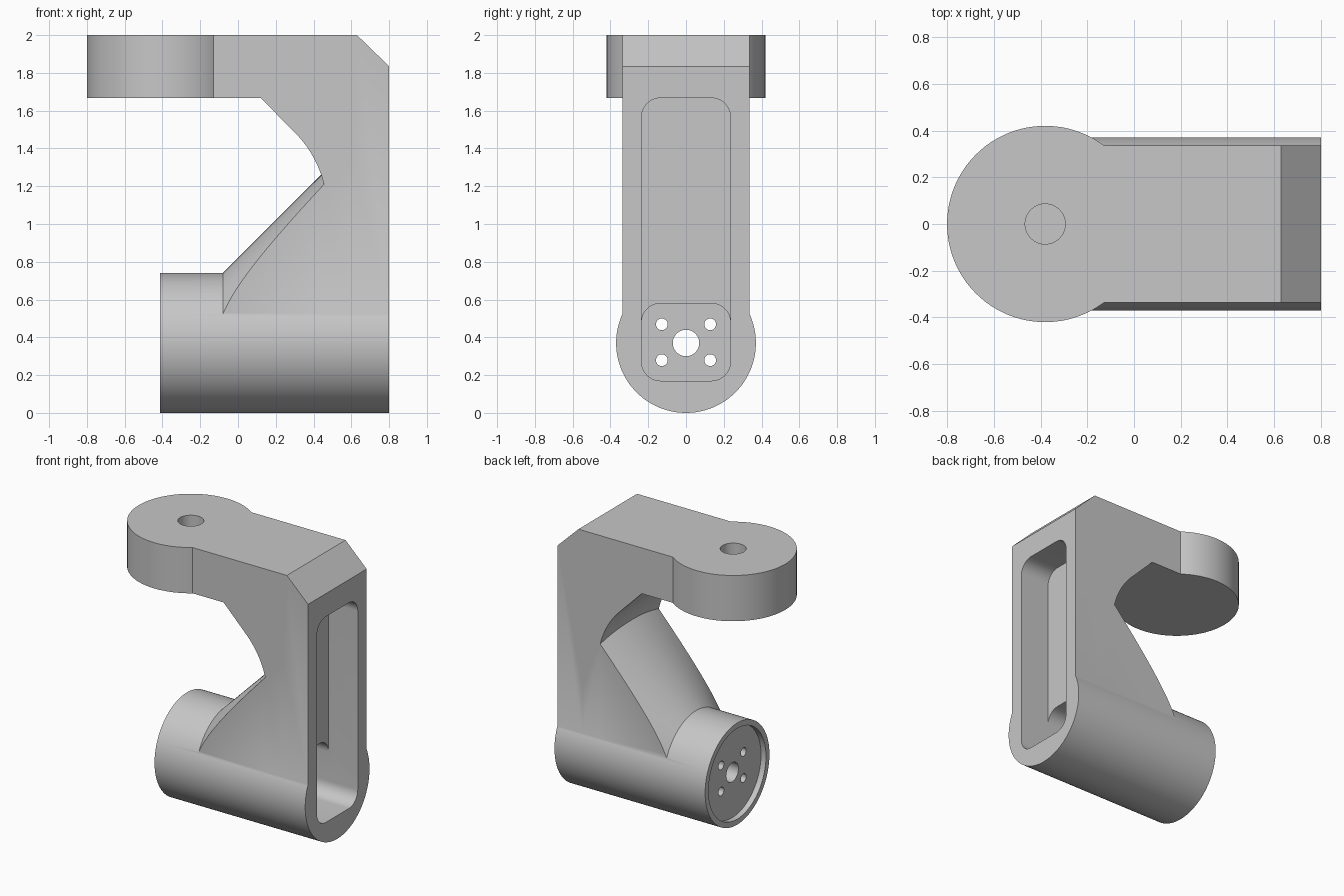
import bpy
import bmesh
from math import sin, cos, radians
from mathutils import Matrix, Vector

if "Cube" in bpy.data.objects:
    bpy.data.objects.remove(bpy.data.objects["Cube"], do_unlink=True)

grey = bpy.data.materials.new("light_grey")
grey.use_nodes = True
grey.diffuse_color = (0.57, 0.57, 0.57, 1)
grey.node_tree.nodes["Principled BSDF"].inputs["Base Color"].default_value = (0.57, 0.57, 0.57, 1)

AXIS_Z = 0.37      # height of the barrel axis
HALF = 0.337       # half width of the arm
FLOOR, TOP = 1.667, 2.0


def finish(name, bm):
    bmesh.ops.recalc_face_normals(bm, faces=bm.faces)
    mesh = bpy.data.meshes.new(name)
    bm.to_mesh(mesh)
    bm.free()
    mesh.materials.append(grey)
    ob = bpy.data.objects.new(name, mesh)
    bpy.context.collection.objects.link(ob)
    return ob


def prism(name, points, place, a, b):
    """Extrude a 2D outline from a to b; place(u, v, w) gives the 3D point."""
    bm = bmesh.new()
    face = bm.faces.new([bm.verts.new(place(u, v, a)) for u, v in points])
    ext = bmesh.ops.extrude_face_region(bm, geom=[face])
    move = Vector(place(0, 0, b)) - Vector(place(0, 0, a))
    verts = [g for g in ext["geom"] if isinstance(g, bmesh.types.BMVert)]
    bmesh.ops.translate(bm, vec=move, verts=verts)
    return finish(name, bm)


def cone_x(name, x0, x1, r0, r1, y=0, z=AXIS_Z, segments=128):
    bm = bmesh.new()
    matrix = Matrix.Translation(((x0 + x1) / 2, y, z)) @ Matrix.Rotation(radians(90), 4, "Y")
    bmesh.ops.create_cone(bm, cap_ends=True, segments=segments, radius1=r0,
                          radius2=r1, depth=x1 - x0, matrix=matrix)
    return finish(name, bm)


def cylinder_z(name, x, r, z0, z1, segments=128):
    bm = bmesh.new()
    bmesh.ops.create_cone(bm, cap_ends=True, segments=segments, radius1=r, radius2=r,
                          depth=z1 - z0, matrix=Matrix.Translation((x, 0, (z0 + z1) / 2)))
    return finish(name, bm)


def combine(target, tool, operation):
    mod = target.modifiers.new(operation.lower(), "BOOLEAN")
    mod.operation, mod.solver, mod.object = operation, "EXACT", tool
    bpy.context.view_layer.objects.active = target
    bpy.ops.object.modifier_apply(modifier=mod.name)
    bpy.data.objects.remove(tool, do_unlink=True)


def rounded_slot(name, z0, z1, x0, x1, half=0.235, r=0.1):
    corners = [(half - r, z1 - r, 0), (r - half, z1 - r, 90),
               (r - half, z0 + r, 180), (half - r, z0 + r, 270)]
    pts = [(cy + r * cos(radians(start + i * 7.5)), cz + r * sin(radians(start + i * 7.5)))
           for cy, cz, start in corners for i in range(13)]
    return prism(name, pts, lambda u, v, w: (w, u, v), x0, x1)


# Column and overhanging arm, with the arched inner side
arch = [(-0.115 + 0.587 * cos(radians(45 - 31 * i / 16)),
         1.07 + 0.587 * sin(radians(45 - 31 * i / 16))) for i in range(17)]
outline = [(-0.38, TOP), (0.63, TOP), (0.8, 1.835), (0.8, AXIS_Z), (0.455, AXIS_Z)]
outline += arch[::-1] + [(0.12, FLOOR), (-0.38, FLOOR)]
bracket = prism("bracket", outline, lambda u, v, w: (u, w, v), -HALF, HALF)

# Conical gusset trimmed to the width of the arm
gusset = cone_x("gusset", -0.18, 0.6, 0.27, 1.05)
trim = prism("gusset_trim", [(-0.3, AXIS_Z), (0.7, AXIS_Z), (0.7, 1.6), (-0.3, 1.6)],
             lambda u, v, w: (u, w, v), -HALF, HALF)
combine(gusset, trim, "INTERSECT")
combine(bracket, gusset, "UNION")

# Barrel at the foot and round pad at the end of the arm
combine(bracket, cone_x("barrel", -0.413, 0.8, AXIS_Z, AXIS_Z), "UNION")
combine(bracket, cylinder_z("pad", -0.38, 0.42, FLOOR, TOP), "UNION")

# Pockets: shallow one up the column, deep one inside the barrel
combine(bracket, rounded_slot("column_pocket", 0.17, FLOOR, 0.565, 0.9), "DIFFERENCE")
combine(bracket, rounded_slot("barrel_pocket", 0.17, 0.58, -0.26, 0.6), "DIFFERENCE")

# Recessed barrel end with a centre hole and four screw holes
combine(bracket, cone_x("end_recess", -0.5, -0.373, 0.33, 0.33), "DIFFERENCE")
combine(bracket, cone_x("centre_hole", -0.5, -0.2, 0.07, 0.07, segments=48), "DIFFERENCE")
for sy in (-1, 1):
    for sz in (-1, 1):
        hole = cone_x("screw_hole", -0.5, -0.2, 0.031, 0.031,
                      sy * 0.128, AXIS_Z + 0.004 + sz * 0.095, 32)
        combine(bracket, hole, "DIFFERENCE")

# Blind hole in the pad
combine(bracket, cylinder_z("pad_hole", -0.38, 0.086, 1.75, 2.1, 48), "DIFFERENCE")

# Smooth the round faces and keep the edges sharp
bpy.ops.object.select_all(action="DESELECT")
bracket.select_set(True)
bpy.context.view_layer.objects.active = bracket
bpy.ops.object.shade_smooth_by_angle(angle=radians(25))
